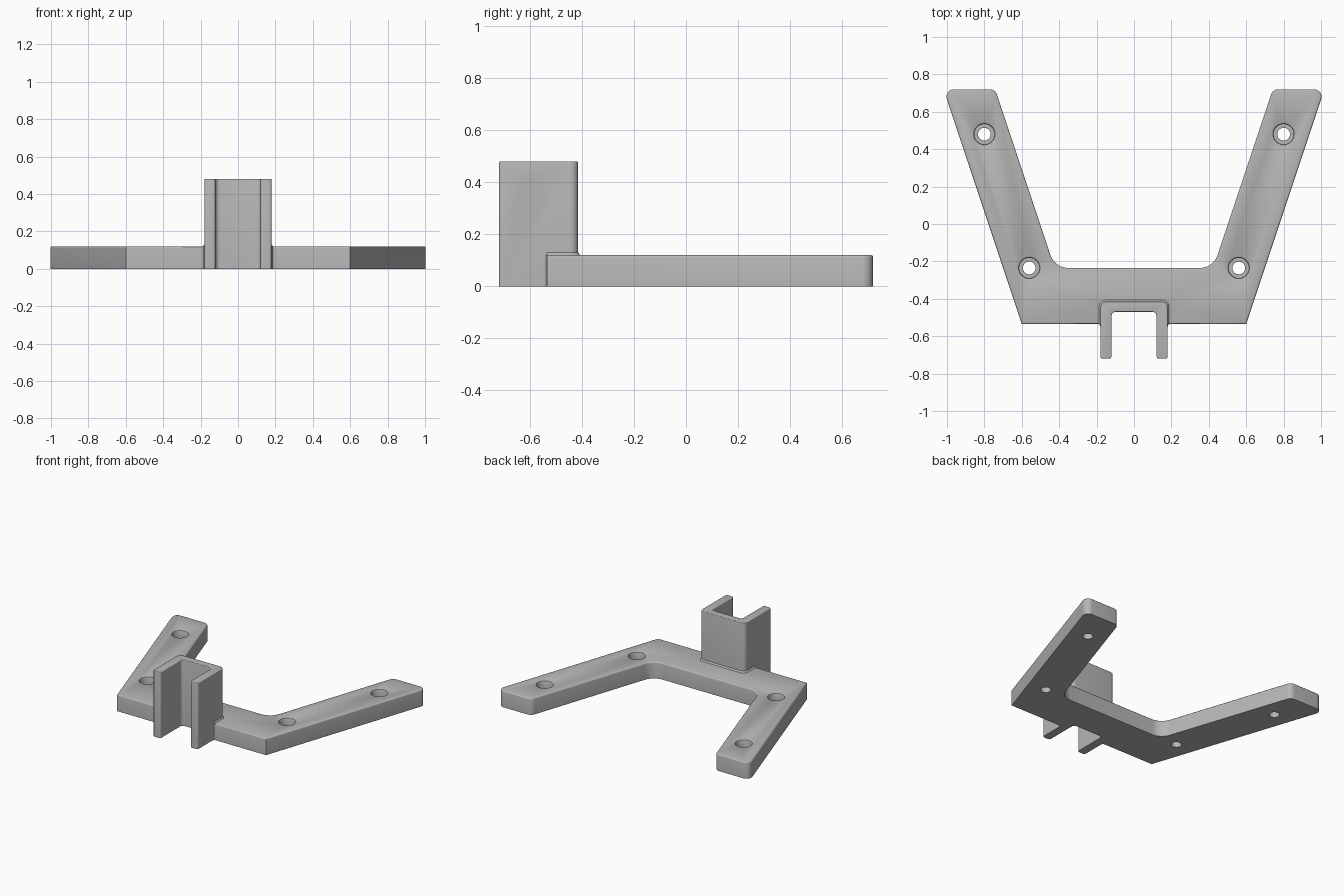
import bpy
import bmesh
import math
from mathutils import Matrix, Vector

if "Cube" in bpy.data.objects:
    bpy.data.objects.remove(bpy.data.objects["Cube"], do_unlink=True)

grey = bpy.data.materials.new("plain grey")
grey.use_nodes = True
grey.diffuse_color = (0.47, 0.47, 0.47, 1)
grey.node_tree.nodes["Principled BSDF"].inputs["Base Color"].default_value = grey.diffuse_color

PLATE_TOP = 0.12
FRONT = -0.535


def rounded(corners, steps=8):
    """Closed outline from (x, y, radius) corners."""
    points = []
    for i, (x, y, r) in enumerate(corners):
        p = Vector((x, y, 0))
        if not r:
            points.append(p)
            continue
        a = (Vector((*corners[i - 1][:2], 0)) - p).normalized()
        b = (Vector((*corners[(i + 1) % len(corners)][:2], 0)) - p).normalized()
        half = a.angle(b) / 2
        centre = p + (a + b).normalized() * r / math.sin(half)
        start = (p + a * r / math.tan(half) - centre).normalized()
        end = (p + b * r / math.tan(half) - centre).normalized()
        points += [centre + start.slerp(end, k / steps) * r for k in range(steps + 1)]
    return points


def mirrored(half):
    """Complete a symmetric outline from its +x half."""
    return half + [(-x, y, r) for x, y, r in reversed(half)]


def finish(name, bm):
    bmesh.ops.recalc_face_normals(bm, faces=bm.faces)
    mesh = bpy.data.meshes.new(name)
    bm.to_mesh(mesh)
    bm.free()
    mesh.materials.append(grey)
    obj = bpy.data.objects.new(name, mesh)
    bpy.context.collection.objects.link(obj)
    return obj


def prism(name, outline, z0, z1, bevel=0, top=None, turn=None):
    """Loft an outline upwards, optionally to another top outline."""
    bm = bmesh.new()
    low = [bm.verts.new((p.x, p.y, z0)) for p in outline]
    high = [bm.verts.new((p.x, p.y, z1)) for p in (top or outline)]
    bm.faces.new(low)
    bm.faces.new(high)
    for i in range(len(low)):
        bm.faces.new((low[i - 1], low[i], high[i], high[i - 1]))
    bmesh.ops.remove_doubles(bm, verts=bm.verts, dist=1e-5)
    bmesh.ops.recalc_face_normals(bm, faces=bm.faces)
    if bevel:
        rim = [e for e in bm.edges if all(v.co.z > z1 - 1e-5 for v in e.verts)]
        bmesh.ops.bevel(bm, geom=rim, offset=bevel, segments=3, profile=0.5, affect='EDGES')
    if turn:
        bm.transform(turn)
    return finish(name, bm)


def bore(x, y, profile, sides=40):
    """Stepped round cutter from a (radius, height) profile."""
    bm = bmesh.new()
    rings = [[bm.verts.new((x + r * math.cos(math.tau * k / sides),
                            y + r * math.sin(math.tau * k / sides), z))
              for k in range(sides)] for r, z in profile]
    for a, b in zip(rings, rings[1:]):
        for k in range(sides):
            bm.faces.new((a[k - 1], a[k], b[k], b[k - 1]))
    bm.faces.new(rings[0])
    bm.faces.new(rings[-1])
    return finish("hole_cutter", bm)


def cut(obj, cutter):
    mod = obj.modifiers.new("cut", 'BOOLEAN')
    mod.operation = 'DIFFERENCE'
    mod.solver = 'EXACT'
    mod.object = cutter
    bpy.context.view_layer.objects.active = obj
    bpy.ops.object.modifier_apply(modifier=mod.name)
    bpy.data.objects.remove(cutter, do_unlink=True)


# Base plate with two splayed arms and a notch hidden inside the bracket walls
plate = prism("base_plate", rounded(mirrored([
    (0.15, -0.44, 0), (0.15, FRONT, 0), (0.6, FRONT, 0),
    (1.018, 0.72, 0.04), (0.742, 0.72, 0.04), (0.424, -0.235, 0.1)])),
    0, PLATE_TOP, bevel=0.009)

# Counterbored screw holes
screw = [(0.034, -0.02), (0.034, 0.06), (0.054, 0.06), (0.054, 0.111),
         (0.057, 0.117), (0.063, PLATE_TOP), (0.063, 0.14)]
for side in (-1, 1):
    for hx, hy in ((0.8, 0.48), (0.56, -0.235)):
        cut(plate, bore(side * hx, hy, screw))

# Upright channel bracket
bracket = prism("channel_bracket", rounded(mirrored([
    (0.12, -0.47, 0.022), (0.12, -0.72, 0.014),
    (0.18, -0.72, 0.014), (0.18, -0.415, 0.03)])),
    0, 0.48, bevel=0.005)

# Slot through both bracket walls
to_side = Matrix(((0, 0, 1, 0), (1, 0, 0, 0), (0, 1, 0, 0), (0, 0, 0, 1)))
slot = rounded([(-0.64, 0.255, 0.04), (-0.56, 0.255, 0.04),
                (-0.56, 0.41, 0.04), (-0.64, 0.41, 0.04)], 12)
cut(bracket, prism("slot_cutter", slot, -0.3, 0.3, turn=to_side))


# Small fillet where the bracket rises from the plate
def skirt(grow):
    return rounded(mirrored([(0.15, -0.44, 0), (0.15, FRONT, 0), (0.18 + grow, FRONT, 0),
                             (0.18 + grow, -0.415 + grow, 0.03 + grow)]))


parts = [plate, bracket,
         prism("bracket_fillet", skirt(0.01), PLATE_TOP - 0.002, PLATE_TOP + 0.01, top=skirt(0))]

# Vertical fillets between the bracket sides and the plate front
for side, label in ((-1, "right"), (1, "left")):
    wedge = [Vector((side * x, y, 0)) for x, y in
             ((0.17, FRONT + 0.01), (0.193, FRONT + 0.01), (0.193, FRONT),
              (0.184, FRONT - 0.004), (0.18, FRONT - 0.014), (0.17, FRONT - 0.014))]
    parts.append(prism(label + "_front_fillet", wedge, 0, PLATE_TOP - 0.002))

# Smooth rounded areas, keep hard edges
for obj in bpy.context.selected_objects:
    obj.select_set(False)
for obj in parts:
    obj.select_set(True)
bpy.context.view_layer.objects.active = plate
bpy.ops.object.shade_smooth_by_angle(angle=math.radians(35))
